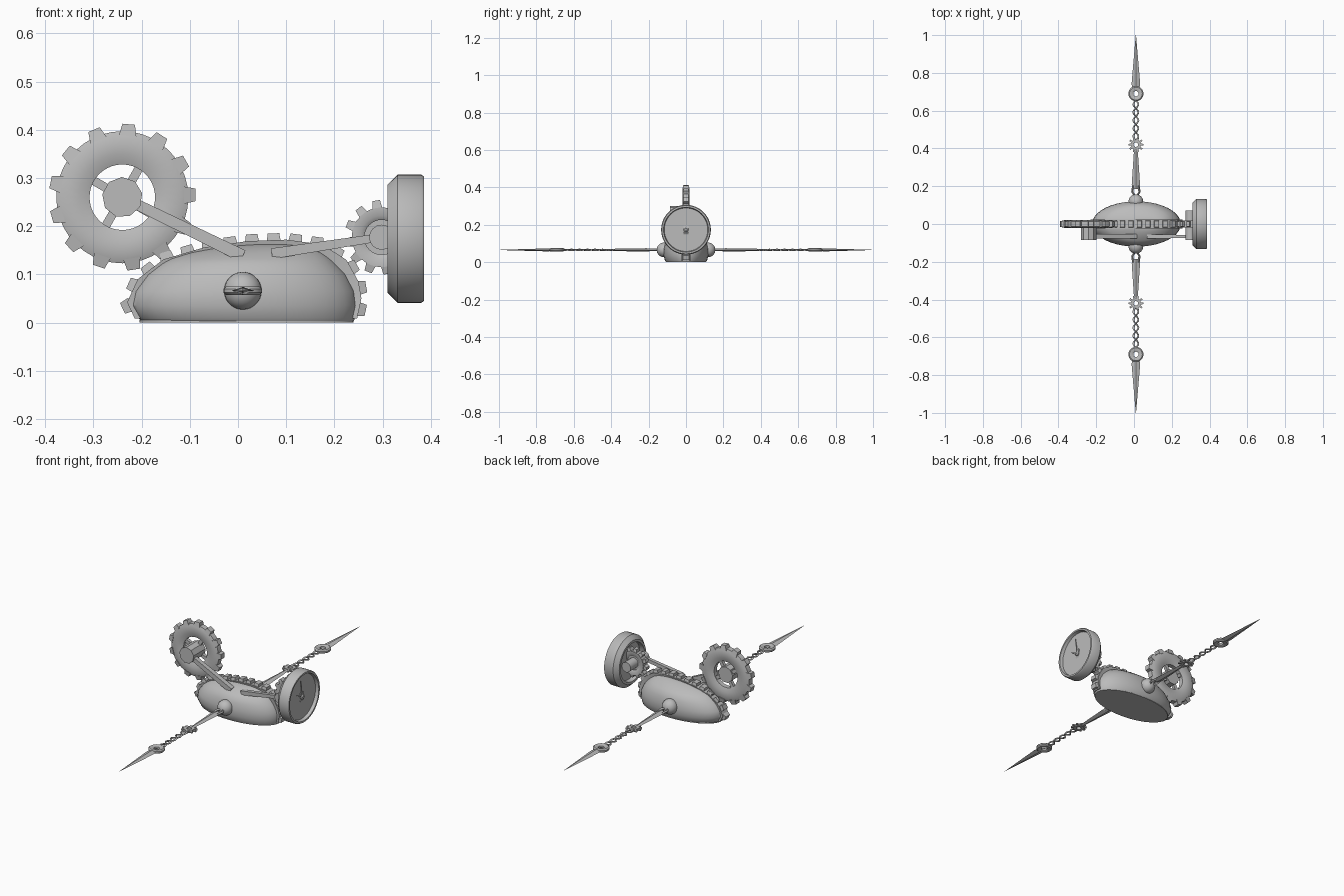
import bpy, bmesh, math
from mathutils import Matrix, Vector

if "Cube" in bpy.data.objects:
    bpy.data.objects.remove(bpy.data.objects["Cube"])

grey = bpy.data.materials.new("plain grey")
grey.diffuse_color = (0.5, 0.5, 0.5, 1)
grey.use_nodes = True
grey.node_tree.nodes["Principled BSDF"].inputs["Base Color"].default_value = grey.diffuse_color
PI = math.pi
AX_X = Matrix.Rotation(PI / 2, 4, 'Y')    # local z -> x
AX_Y = Matrix.Rotation(PI / 2, 4, 'X')    # local z -> -y, local y -> z


def finish(name, bm, mat=Matrix(), angle=35):
    bm.transform(mat)
    bmesh.ops.recalc_face_normals(bm, faces=bm.faces)
    me = bpy.data.meshes.new(name)
    bm.to_mesh(me)
    bm.free()
    me.materials.append(grey)
    for p in me.polygons:
        p.use_smooth = True
    me.set_sharp_from_angle(angle=math.radians(angle))
    ob = bpy.data.objects.new(name, me)
    bpy.context.collection.objects.link(ob)
    return ob


def loft(name, rings, mat=Matrix(), closed=False, angle=35):
    """Skin a list of equal-length point rings; cap the ends unless closed."""
    bm = bmesh.new()
    vs = [[bm.verts.new(p) for p in r] for r in rings]
    n = len(vs[0])
    for k in range(len(vs) - (0 if closed else 1)):
        a, b = vs[k], vs[(k + 1) % len(vs)]
        for i in range(n):
            j = (i + 1) % n
            bm.faces.new((a[i], a[j], b[j], b[i]))
    if not closed:
        bm.faces.new(vs[0])
        bm.faces.new(vs[-1])
    return finish(name, bm, mat, angle)


def circle(rx, ry, z, n, cx=0, start=0):
    return [(cx + rx * math.cos(start + 2 * PI * i / n),
             ry * math.sin(start + 2 * PI * i / n), z) for i in range(n)]


def lathe(name, prof, n, mat, closed=False, start=0):
    return loft(name, [circle(r, r, z, n, 0, start) for r, z in prof], mat, closed)


def box_bm(bm, size, mat, taper=1.0):
    r = bmesh.ops.create_cube(bm, size=1)
    for v in r['verts']:
        k = taper if v.co.z > 0 else 1
        v.co = mat @ Vector((v.co.x * size[0] * k, v.co.y * size[1] * k, v.co.z * size[2]))


def teeth(name, n, r0, r1, width, thick, mat, phase=0):
    """Ring of tapered blocks around local z."""
    bm = bmesh.new()
    for i in range(n):
        m = (Matrix.Rotation(phase + 2 * PI * i / n, 4, 'Z')
             @ Matrix.Translation(((r0 + r1) / 2, 0, 0)) @ AX_X)
        box_bm(bm, (thick, width, r1 - r0), m, 0.72)
    return finish(name, bm, mat)


def rod(name, a, b, w, h, w2=None):
    a, b = Vector(a), Vector(b)
    bm = bmesh.new()
    m = Matrix.Translation((a + b) / 2) @ (b - a).to_track_quat('Z', 'Y').to_matrix().to_4x4()
    box_bm(bm, (w, h, (b - a).length), m, (w2 or w) / w)
    return finish(name, bm)


# body shell: stacked ellipses (z, min x, max x, half depth)
levels = [(0.003, -.20, .24, .108), (.01, -.208, .243, .113), (.035, -.222, .248, .12),
          (.065, -.216, .244, .12), (.1, -.19, .226, .112), (.122, -.162, .205, .1),
          (.132, -.145, .195, .088), (.145, -.105, .178, .068), (.156, -.05, .155, .045),
          (.163, .01, .13, .02)]
loft("body_shell", [circle((b - a) / 2, d, z, 40, (a + b) / 2) for z, a, b, d in levels])
loft("base_plate", [circle(.222, .108, z, 40, .018) for z in (0, .005)])

# tread band running over the body, with blocks along it
path = [(-.214, .008), (-.23, .042), (-.208, .09), (-.155, .131), (-.07, .156), (.02, .169),
        (.1, .172), (.175, .162), (.225, .13), (.25, .085), (.256, .05), (.247, .008)]
pts = [Vector((x, 0, z)) for x, z in path]
rings = []
for p in pts:
    q = p.lerp(Vector((.02, 0, .02)), .12)
    rings.append([(p.x, -.024, p.z), (p.x, .024, p.z), (q.x, .02, q.z), (q.x, -.02, q.z)])
loft("tread_band", rings, angle=20)
lens = [(b - a).length for a, b in zip(pts, pts[1:])]
total = sum(lens)
bm = bmesh.new()
N = 15
for i in range(N):
    s = total * (.045 + .94 * i / (N - 1)) * .985
    k = 0
    while k < len(lens) - 1 and s > lens[k]:
        s -= lens[k]
        k += 1
    t = (pts[k + 1] - pts[k]).normalized()
    nrm = Vector((-t.z, 0, t.x))
    m = Matrix((t, (0, 1, 0), nrm)).transposed().to_4x4()
    m.translation = pts[k] + t * s + nrm * .004
    box_bm(bm, (.03, .042, .02), m, .8)
finish("tread_blocks", bm)

# large toothed wheel at the left
W = Matrix.Translation((-.24, 0, .26)) @ AX_Y
lathe("big_wheel_ring", [(.068, -.012), (.09, -.02), (.122, -.02), (.137, -.014),
                         (.137, .014), (.122, .02), (.09, .02), (.068, .012)], 40, W, True)
teeth("big_wheel_teeth", 13, .128, .152, .036, .04, W, math.radians(85))
lathe("big_wheel_hub", [(.042, -.015), (.042, .085)], 9, W, start=.2)
bm = bmesh.new()
for i in range(4):
    m = (Matrix.Rotation(math.radians(60 + 90 * i), 4, 'Z')
         @ Matrix.Translation((.055, 0, 0)) @ AX_X)
    box_bm(bm, (.016, .018, .045), m)
finish("big_wheel_spokes", bm, W)
rod("big_wheel_arm", (-.22, -.065, .25), (.01, -.065, .138), .022, .022, .026)

# small toothed wheel on the right
S = Matrix.Translation((.298, 0, .177)) @ AX_Y
lathe("small_wheel_ring", [(.036, -.012), (.045, -.018), (.062, -.018), (.062, .018),
                           (.045, .018), (.036, .012)], 32, S, True)
teeth("small_wheel_teeth", 12, .056, .077, .022, .034, S, .15)
lathe("small_wheel_web", [(.04, -.008), (.04, .008)], 24, S)
lathe("small_wheel_axle", [(.026, -.072), (.026, .085)], 16, S)
rod("small_wheel_arm", (.31, -.066, .179), (.07, -.066, .143), .016, .016, .022)

# dial drum with recessed front and back
D = Matrix.Translation((0, 0, .174)) @ AX_X
lathe("dial_drum", [(.004, .335), (.098, .335), (.1, .31), (.112, .31), (.133, .331), (.133, .38),
                    (.129, .386), (.12, .386), (.116, .37), (.004, .37)], 48, D)
lathe("dial_pin", [(.013, .368), (.013, .376), (.007, .381)], 16, D)
rod("dial_long_hand", (.373, 0, .174), (.373, -.012, .262), .007, .004, .002)
rod("dial_short_hand", (.373, 0, .174), (.373, -.045, .197), .007, .004, .003)

# two mirrored side arms
X, Z = .01, .066
for side, s in (("front", -1), ("back", 1)):
    bm = bmesh.new()
    bmesh.ops.create_uvsphere(bm, u_segments=24, v_segments=14, radius=.039)
    finish(side + "_shoulder_ball", bm, Matrix.Translation((X, s * .118, Z)))

    def diamond(y, w, h):
        return [(X - w, s * y, Z), (X, s * y, Z + h), (X + w, s * y, Z), (X, s * y, Z - h)]

    # upper arm forks around a hole at its root
    for k in (-1, 1):
        loft(f"{side}_arm_fork_{'left' if k < 0 else 'right'}",
             [[(X + k * (c + a), s * y, Z + b) for a, b in
               ((-.006, 0), (0, .007), (.006, 0), (0, -.007))]
              for y, c in ((.145, .004), (.17, .019), (.205, .014))])
    loft(side + "_upper_arm", [diamond(.185, .017, .006), diamond(.21, .022, .009),
                               diamond(.39, .01, .006)], angle=20)

    # elbow cog
    C = Matrix.Translation((X, s * .42, Z))
    lathe(side + "_elbow_ring", [(.012, -.006), (.026, -.006), (.026, .006), (.012, .006)],
          20, C, True)
    teeth(side + "_elbow_teeth", 10, .023, .04, .012, .009, C)

    # twisted pair of strands
    for k, tag in ((1, "a"), (-1, "b")):
        rings = []
        for i in range(33):
            t = i / 32
            a = t * 5 * PI
            cx, cz = X + k * .013 * math.sin(a), Z + k * .003 * math.cos(a)
            y = s * (.443 + t * .212)
            rings.append([(cx + .005 * math.cos(q * PI / 3), y, cz + .004 * math.sin(q * PI / 3))
                          for q in range(6)])
        loft(f"{side}_strand_{tag}", rings, angle=60)

    # wrist ring and long spike
    C = Matrix.Translation((X, s * .69, Z))
    lathe(side + "_wrist_ring", [(.014, -.005), (.02, -.009), (.034, -.009), (.04, -.004),
                                 (.04, .004), (.034, .009), (.02, .009), (.014, .005)], 28, C, True)
    loft(side + "_spike", [diamond(.715, .018, .006), diamond(.74, .023, .008),
                           diamond(1.0, .0008, .0006)], angle=20)
